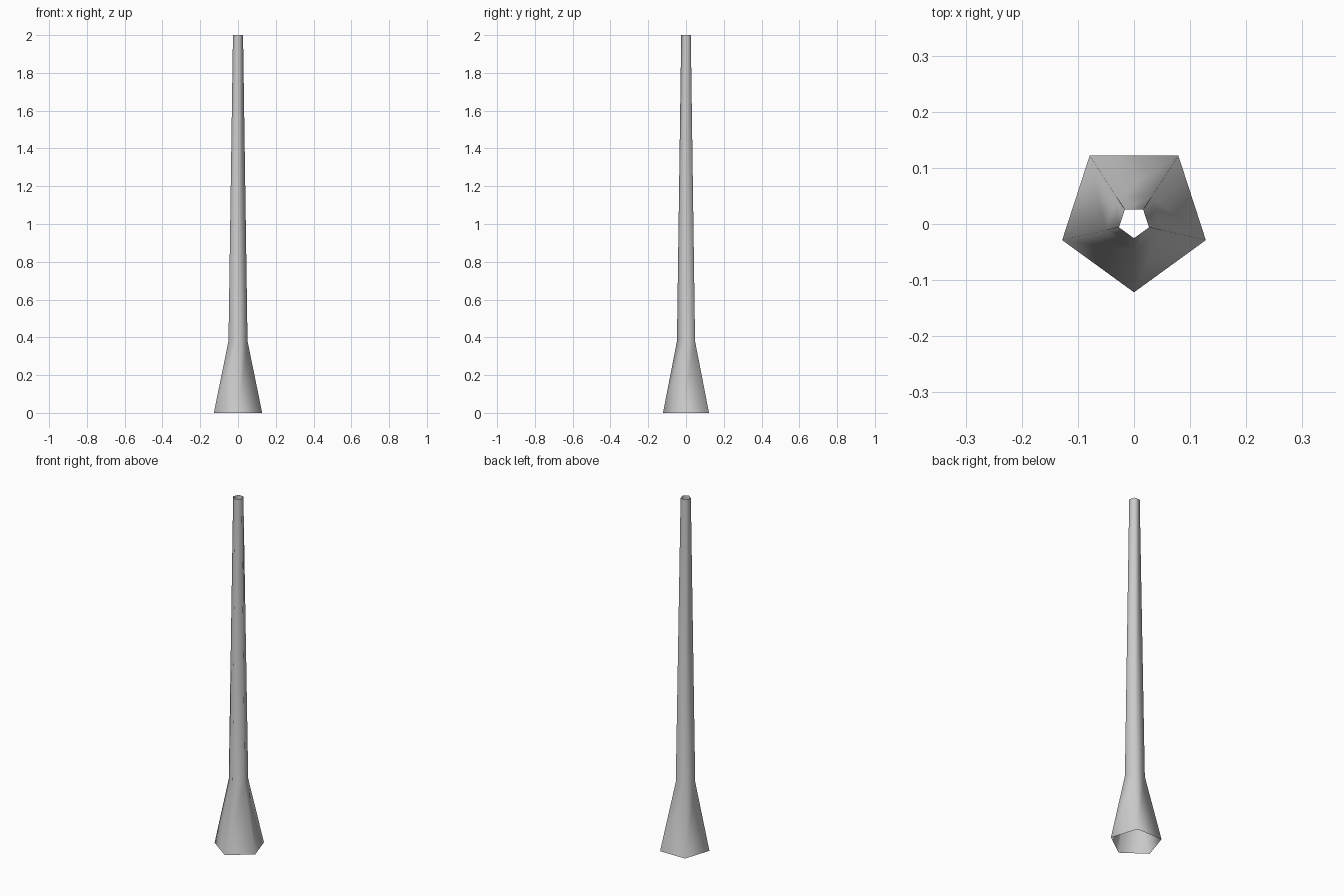
import bpy, bmesh, math

if "Cube" in bpy.data.objects:
    bpy.data.objects.remove(bpy.data.objects["Cube"])

SIDES = 5
# (circumradius, height) of each ring: flared foot, neck, open tip
PROFILE = [(0.1346, 0.0), (0.053, 0.38), (0.0281, 2.0)]


def pentagon_tube(name, profile):
    """Open-ended tube through pentagonal rings, one corner facing the front."""
    bm = bmesh.new()
    rings = []
    for radius, z in profile:
        # Shift each ring so its bounds are centred on y = 0
        shift = radius * (1 - math.cos(math.pi / SIDES)) / 2
        ring = []
        for i in range(SIDES):
            a = -math.pi / 2 + i * math.tau / SIDES
            ring.append(bm.verts.new((radius * math.cos(a), radius * math.sin(a) + shift, z)))
        rings.append(ring)
    for low, high in zip(rings, rings[1:]):
        for i in range(SIDES):
            j = (i + 1) % SIDES
            bm.faces.new((low[i], low[j], high[j], high[i])).smooth = True
    mesh = bpy.data.meshes.new(name)
    bm.to_mesh(mesh)
    bm.free()
    obj = bpy.data.objects.new(name, mesh)
    bpy.context.collection.objects.link(obj)
    return obj


# Tapered pole with flared foot, open at both ends
pentagon_tube("tapered_pole", PROFILE)
